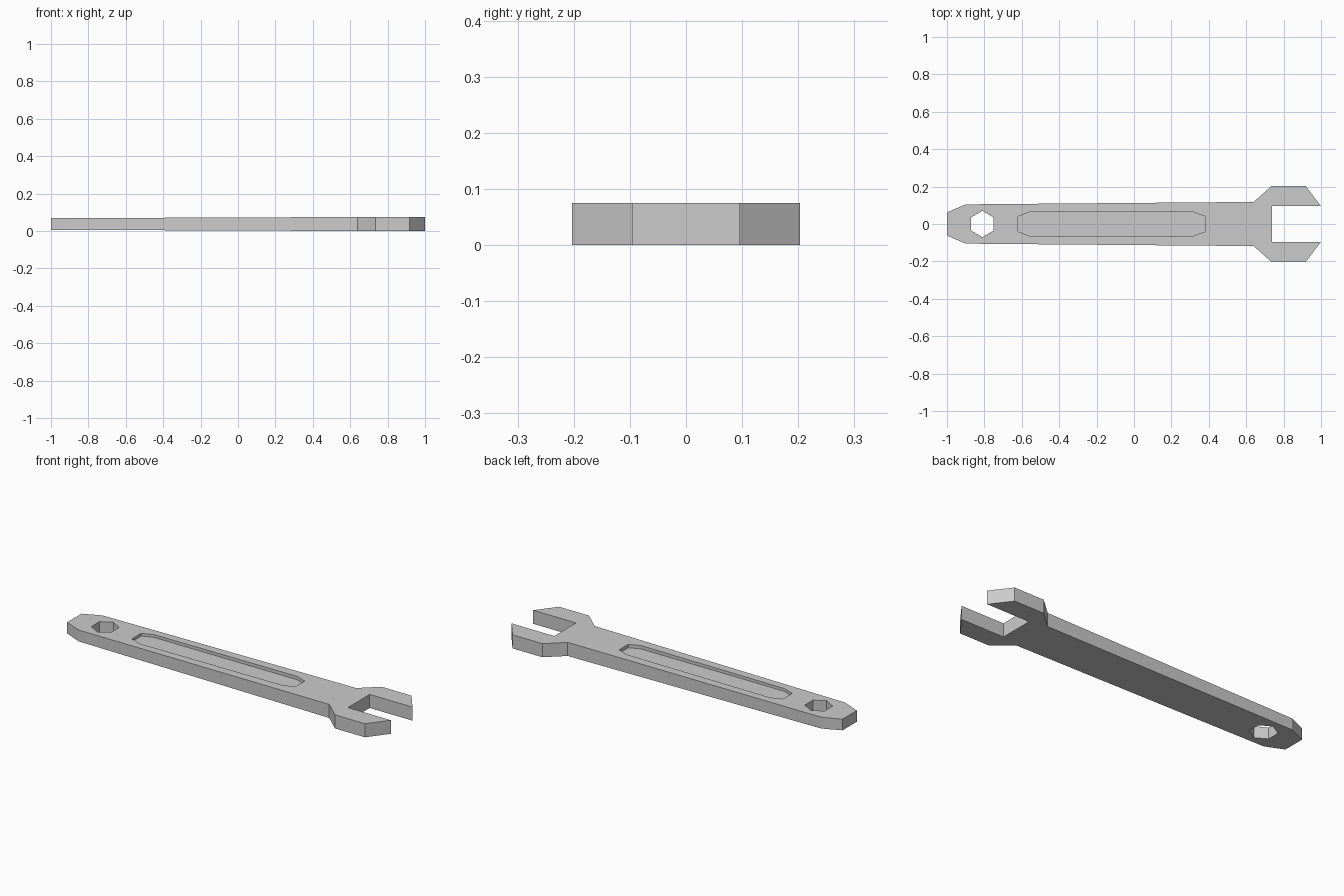
import bpy, bmesh, math

if "Cube" in bpy.data.objects:
    bpy.data.objects.remove(bpy.data.objects["Cube"])

HEIGHT = 0.075      # head thickness
NECK_X = 0.64       # handle meets head here
SLIM = 0.0065       # how much each side thins at the tail


def inset(x):
    """Thinning of the handle toward its tail."""
    return max(0.0, (NECK_X - x) / (NECK_X + 1)) * SLIM


def mirrored(half):
    """Close an upper half outline with its mirror across y = 0."""
    return half + [(x, -y) for x, y in reversed(half)]


def make_object(name, bm):
    bmesh.ops.recalc_face_normals(bm, faces=bm.faces)
    mesh = bpy.data.meshes.new(name)
    bm.to_mesh(mesh)
    bm.free()
    obj = bpy.data.objects.new(name, mesh)
    bpy.context.collection.objects.link(obj)
    return obj


def prism(name, outline, z0, z1):
    bm = bmesh.new()
    low = [bm.verts.new((x, y, z0)) for x, y in outline]
    high = [bm.verts.new((x, y, z1)) for x, y in outline]
    bm.faces.new(low)
    bm.faces.new(high)
    n = len(outline)
    for i in range(n):
        j = (i + 1) % n
        bm.faces.new((low[i], low[j], high[j], high[i]))
    return make_object(name, bm)


# Wrench body: handle and open jaw sharing the neck edge
handle = mirrored([(-1, 0.062), (-0.9, 0.105), (NECK_X, 0.118)])
head = mirrored([(NECK_X, 0.118), (0.735, 0.203), (0.918, 0.203),
                 (1, 0.095), (0.738, 0.095)])
bm = bmesh.new()
for top in (False, True):
    cache = {}
    for outline in (handle, head):
        ring = []
        for p in outline:
            if p not in cache:
                z = HEIGHT - inset(p[0]) if top else inset(p[0])
                cache[p] = bm.verts.new((*p, z))
            ring.append(cache[p])
        bm.faces.new(ring)
    if top:
        top_verts = cache
    else:
        low_verts = cache
# Side walls around the outer boundary, leaving out the shared neck edge
for outline in (handle, head):
    for a, b in zip(outline, outline[1:] + outline[:1]):
        if a[0] == b[0] == NECK_X:
            continue
        bm.faces.new((low_verts[a], low_verts[b], top_verts[b], top_verts[a]))
wrench = make_object("wrench_body", bm)

# Hexagonal hanging hole and shallow grip recess
hexagon = [(-0.811 + 0.07 * math.sin(k * math.pi / 3),
            0.07 * math.cos(k * math.pi / 3)) for k in range(6)]
recess = mirrored([(-0.62, 0.04), (-0.557, 0.064), (0.318, 0.064), (0.38, 0.04)])
cutters = [prism("hex_hole_cutter", hexagon, -0.1, 0.2),
           prism("grip_recess_cutter", recess, 0.055, 0.2)]

bpy.context.view_layer.objects.active = wrench
for cutter in cutters:
    cutter.hide_render = True
    mod = wrench.modifiers.new("cut", 'BOOLEAN')
    mod.operation = 'DIFFERENCE'
    mod.solver = 'EXACT'
    mod.object = cutter
    bpy.ops.object.modifier_apply(modifier=mod.name)
    bpy.data.objects.remove(cutter)
